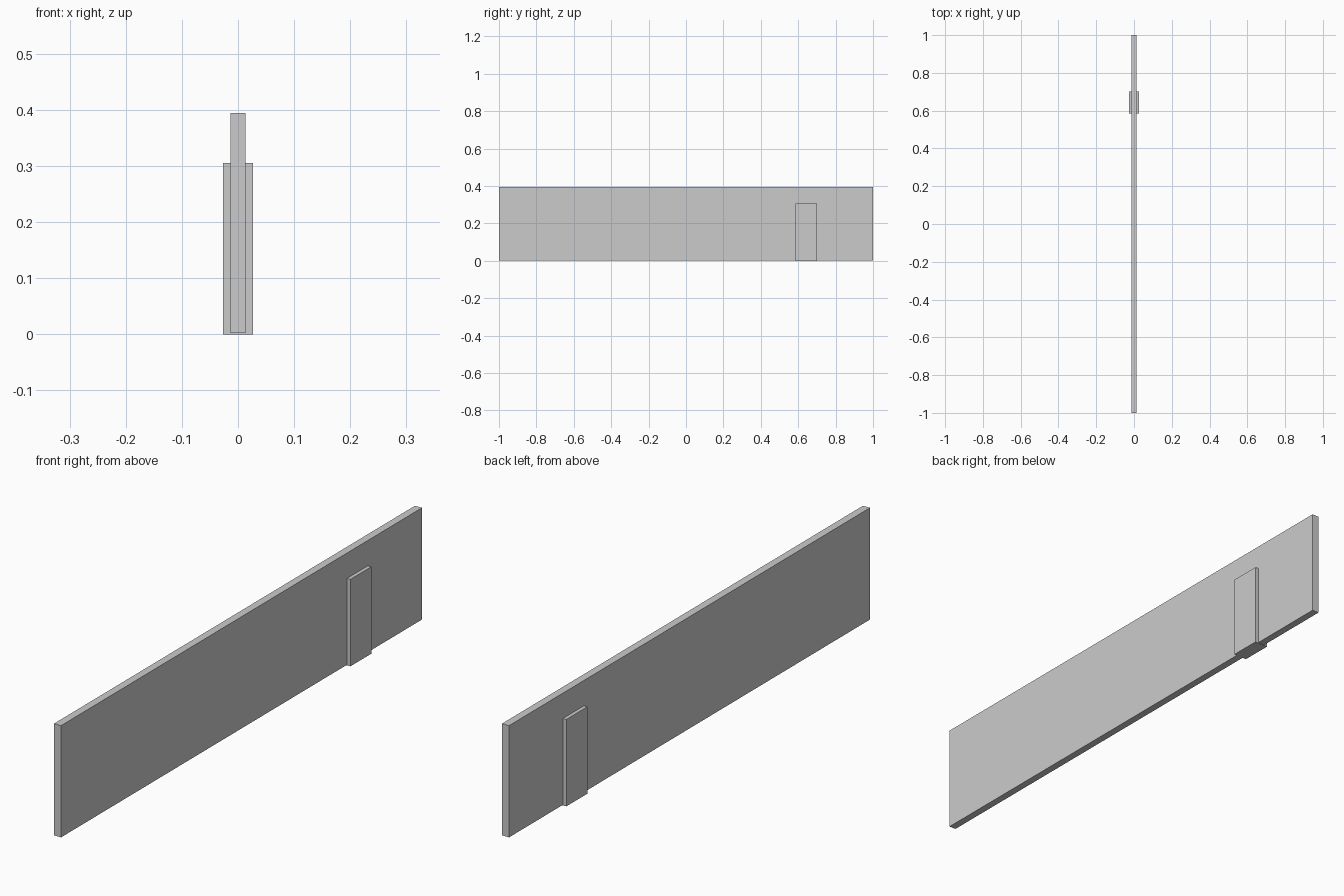
import bpy

if "Cube" in bpy.data.objects:
    bpy.data.objects.remove(bpy.data.objects["Cube"])


def box(name, x, y, z):
    """Box spanning the given (min, max) ranges."""
    spans = (x, y, z)
    bpy.ops.mesh.primitive_cube_add(size=1, location=[(a + b) / 2 for a, b in spans])
    ob = bpy.context.object
    ob.name = name
    ob.scale = [b - a for a, b in spans]
    bpy.ops.object.transform_apply(location=False, rotation=False, scale=True)
    return ob


# Long thin wall
box("wall", (-0.0135, 0.0135), (-1, 1), (0.002, 0.394))

# Door slab passing through the wall, proud on both faces
box("door", (-0.0265, 0.0265), (0.585, 0.701), (0, 0.305))
